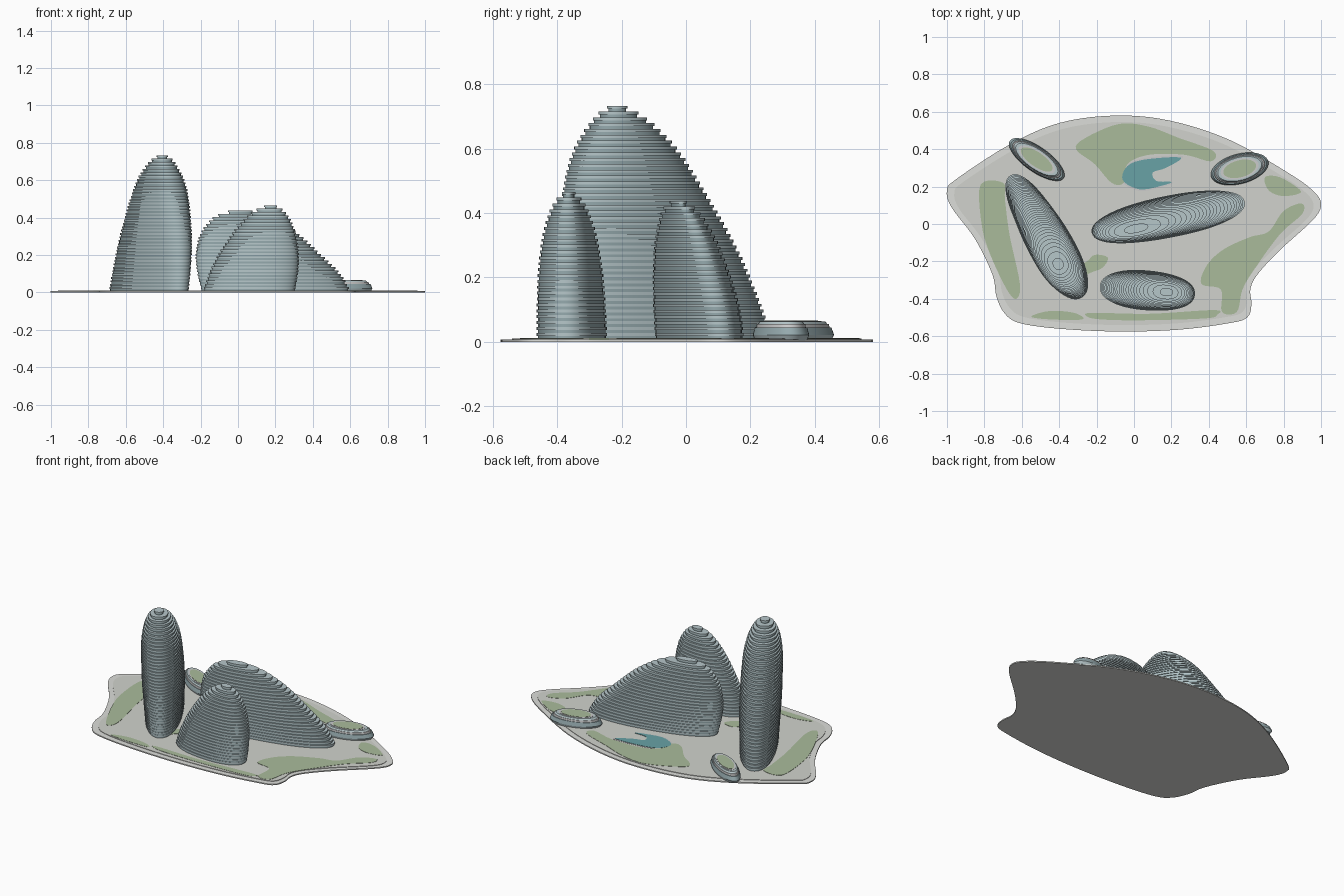
import bpy, bmesh, math

if "Cube" in bpy.data.objects:
    bpy.data.objects.remove(bpy.data.objects["Cube"])


def material(name, rgb):
    m = bpy.data.materials.new(name)
    m.diffuse_color = (*rgb, 1)
    m.use_nodes = True
    m.node_tree.nodes["Principled BSDF"].inputs["Base Color"].default_value = m.diffuse_color
    return m


PAVING = material("paving", (0.64, 0.65, 0.61))
KERB = material("kerb", (0.72, 0.73, 0.70))
GRASS = material("grass", (0.40, 0.50, 0.33))
WATER = material("water", (0.14, 0.36, 0.38))
WHITE = material("pale_stone", (0.80, 0.82, 0.80))
SLAB = material("slab", (0.47, 0.57, 0.59))
GLASS = material("glass", (0.30, 0.40, 0.42))


def spline(pts, closed=True, steps=5):
    """Catmull-Rom through points of any dimension."""
    n, out = len(pts), []
    for i in range(n if closed else n - 1):
        ids = [i - 1, i, i + 1, i + 2]
        p = [pts[k % n] if closed else pts[min(max(k, 0), n - 1)] for k in ids]
        for s in range(steps):
            t = s / steps
            out.append(tuple(0.5 * (2 * b + (c - a) * t + (2 * a - 5 * b + 4 * c - d) * t * t
                                    + (3 * b - a - 3 * c + d) * t ** 3)
                             for a, b, c, d in zip(*p)))
    return out if closed else out + [pts[-1]]


def prism(bm, low, z0, z1, high=None):
    """Closed solid between two matching outlines."""
    a = [bm.verts.new((x, y, z0)) for x, y in low]
    b = [bm.verts.new((x, y, z1)) for x, y in (high or low)]
    bm.faces.new(a[::-1])
    bm.faces.new(b)
    for i in range(len(a)):
        j = (i + 1) % len(a)
        bm.faces.new((a[i], a[j], b[j], b[i]))


def finish(bm, name, mat):
    bmesh.ops.recalc_face_normals(bm, faces=bm.faces)
    me = bpy.data.meshes.new(name)
    bm.to_mesh(me)
    bm.free()
    ob = bpy.data.objects.new(name, me)
    bpy.context.collection.objects.link(ob)
    me.materials.append(mat)
    bpy.ops.object.select_all(action='DESELECT')
    ob.select_set(True)
    bpy.context.view_layer.objects.active = ob
    bpy.ops.object.shade_smooth_by_angle(angle=math.radians(35))
    return ob


def plate(name, pts, z0, z1, mat):
    bm = bmesh.new()
    prism(bm, pts, z0, z1)
    return finish(bm, name, mat)


def oval(origin, angle, u0, u1, w, v=0, n=48, power=2.2):
    """Superellipse from u0 to u1 on a rotated axis, half width w."""
    c, s, out = math.cos(angle), math.sin(angle), []
    for i in range(n):
        t = 2 * math.pi * i / n
        ct, st = math.cos(t), math.sin(t)
        u = (u0 + u1) / 2 + (u1 - u0) / 2 * math.copysign(abs(ct) ** (2 / power), ct)
        q = v + w * math.copysign(abs(st) ** (2 / power), st)
        out.append((origin[0] + u * c - q * s, origin[1] + u * s + q * c))
    return out


# Site plate with a lower rim
site = spline([(-1, .18), (-.95, .24), (-.665, .425), (-.4, .54), (-.1, .58), (.19, .553),
               (.51, .45), (.83, .27), (.965, .17), (1, .10), (.955, .02), (.78, -.14),
               (.66, -.27), (.622, -.35), (.628, -.43), (.605, -.50), (.51, -.53),
               (.24, -.565), (-.08, -.575), (-.4, -.56), (-.61, -.53), (-.69, -.48),
               (-.735, -.39), (-.757, -.27), (-.85, -.08), (-.976, .09)])
plate("site_rim", site, 0, .007, KERB)
plate("site_paving", [(x * .96, y * .94) for x, y in site], .005, .01, PAVING)

# Lawns
lawns = {
    "west": [(-.82, .21), (-.70, .22), (-.69, .13), (-.665, -.06), (-.61, -.32), (-.63, -.40),
             (-.68, -.35), (-.77, -.16), (-.815, 0)],
    "north": [(-.31, .40), (-.26, .46), (-.08, .535), (.08, .52), (.24, .46), (.425, .39),
              (.41, .335), (.27, .37), (.08, .37), (-.035, .32), (-.055, .22), (-.12, .22),
              (-.21, .32)],
    "north_east": [(.70, .25), (.78, .25), (.885, .185), (.875, .16), (.79, .15), (.72, .18)],
    "east": [(.895, .11), (.90, .055), (.78, -.055), (.645, -.24), (.58, -.35), (.55, -.47),
             (.47, -.47), (.465, -.35), (.36, -.32), (.39, -.22), (.48, -.135), (.62, -.07),
             (.72, -.04), (.80, .07)],
    "south": [(-.25, -.495), (-.23, -.475), (.08, -.48), (.43, -.46), (.445, -.485),
              (.38, -.505), (.03, -.515), (-.18, -.51)],
    "south_west": [(-.55, -.495), (-.45, -.465), (-.32, -.475), (-.275, -.51), (-.45, -.51)],
    "middle": [(-.37, -.25), (-.26, -.205), (-.21, -.165), (-.14, -.18), (-.17, -.235),
               (-.25, -.27), (-.29, -.33)],
}
for name, pts in lawns.items():
    plate("lawn_" + name, spline(pts), .008, .0115, GRASS)

# Crescent pond with a pale edge
pond = spline([(-.06, .235), (-.035, .31), (.06, .345), (.25, .355), (.17, .30), (.10, .275),
               (.12, .23), (.20, .225), (.15, .205), (.03, .185)])
plate("pond_edge", [(.08 + (x - .08) * 1.07, .27 + (y - .27) * 1.1) for x, y in pond],
      .008, .011, WHITE)
plate("pond", pond, .009, .0125, WATER)


# Towers: stacked oval floors, profile rows are (z, front end, back end, half width)
def tower(name, origin, degrees, lean, rows, floor=.0182):
    prof, top, ang = spline(rows, closed=False, steps=8), rows[-1][0], math.radians(degrees)

    def section(z, inset=0):
        for a, b in zip(prof, prof[1:]):
            if z <= b[0]:
                break
        t = min(max((z - a[0]) / (b[0] - a[0]), 0), 1)
        u0, u1, w = (p + (q - p) * t for p, q in zip(a[1:], b[1:]))
        k = min(inset, w * .5, (u1 - u0) * .25)
        return oval(origin, ang, u0 + k, u1 - k, w - k, lean * (z / top) ** 2)

    slabs, glass = bmesh.new(), bmesh.new()
    count = round((top - .01) / floor)
    h = (top - .01) / count
    for i in range(count):
        z = .01 + i * h
        outline = section(z + h * .5)
        prism(slabs, outline, z + h * .5, z + h)
        prism(glass, section(z + h * .5, .004), z - .001, z + h * .55)
    finish(slabs, name + "_slabs", SLAB)
    finish(glass, name + "_glazing", GLASS)


tower("tall_tower", (-.47, -.065), 120.4, .02,
      [(0, -.355, .385, .107), (.15, -.375, .32, .115), (.3, -.378, .243, .12),
       (.5, -.343, .111, .115), (.6, -.305, .035, .10), (.67, -.255, -.04, .075),
       (.71, -.215, -.10, .048), (.733, -.175, -.15, .012)])
tower("long_tower", (.19, .04), 11, -.03,
      [(0, -.39, .42, .112), (.1, -.415, .36, .11), (.2, -.425, .255, .10),
       (.3, -.405, .145, .083), (.37, -.36, .04, .062), (.41, -.31, -.05, .043),
       (.438, -.22, -.16, .012)])
tower("small_tower", (.07, -.355), -5, 0,
      [(0, -.26, .235, .107), (.1, -.225, .252, .105), (.2, -.175, .257, .10),
       (.3, -.11, .243, .088), (.38, -.045, .215, .068), (.43, .015, .178, .045),
       (.466, .09, .125, .012)])


# Low oval pavilions with stepped tiers and a planted roof
def pavilion(name, origin, degrees, a, b):
    def ring(k):
        return oval(origin, math.radians(degrees), -a * k, a * k, b * k, power=2)
    tiers = [("base", .93, 1, .004, .022, SLAB), ("wall", 1, .93, .022, .045, GLASS),
             ("deck", .88, .86, .045, .055, WHITE), ("upper", .82, .76, .055, .064, SLAB),
             ("roof_edge", .66, .66, .06, .0655, WHITE), ("roof_lawn", .57, .57, .06, .067, GRASS)]
    for part, k0, k1, z0, z1, mat in tiers:
        bm = bmesh.new()
        prism(bm, ring(k0), z0, z1, ring(k1))
        finish(bm, name + "_" + part, mat)


pavilion("west_pavilion", (-.52, .345), -35, .175, .067)
pavilion("east_pavilion", (.565, .295), 15, .158, .08)
